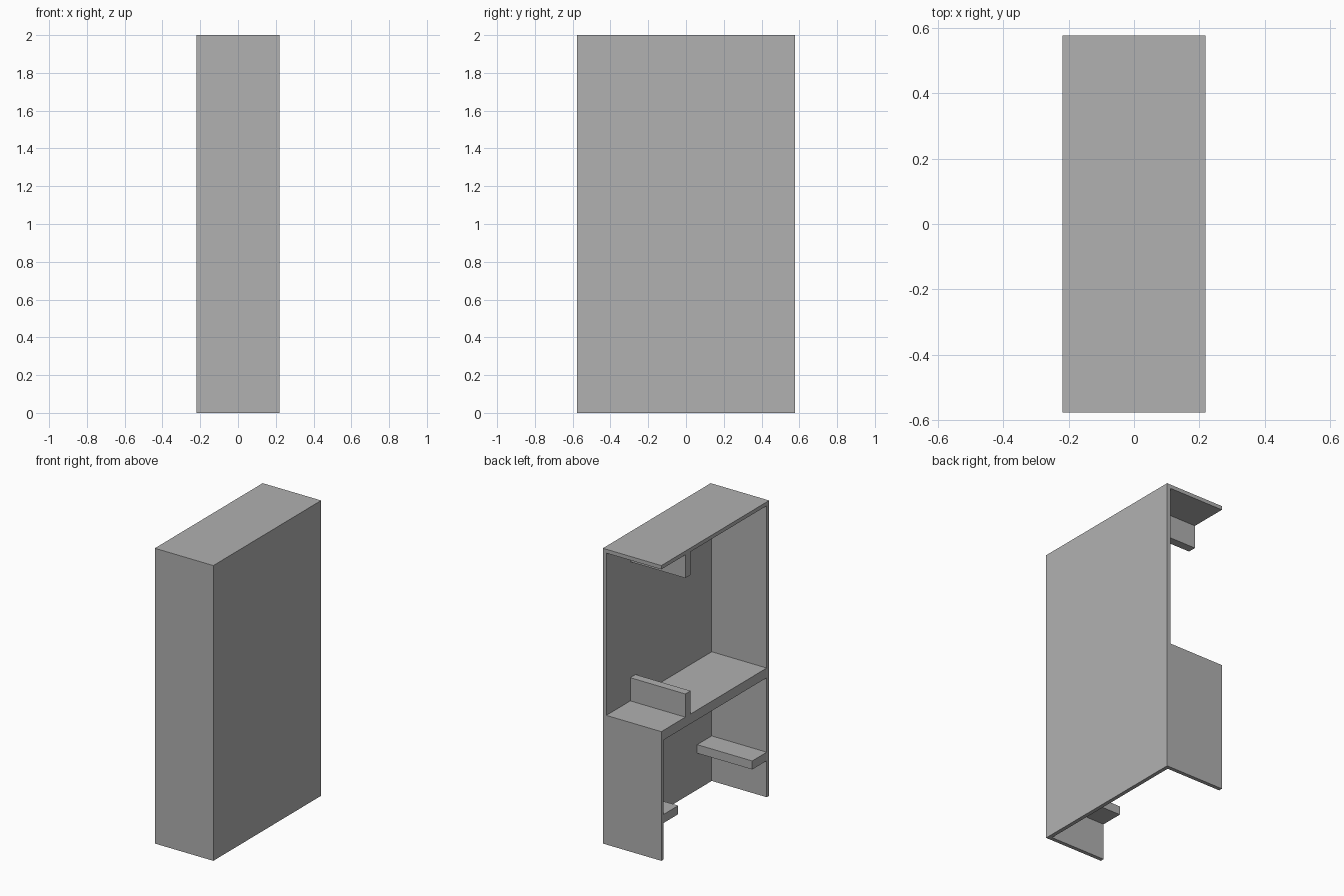
import bpy
import bmesh
from mathutils import Vector

cube = bpy.data.objects.get("Cube")
if cube:
    bpy.data.objects.remove(cube, do_unlink=True)

# Single flat grey for the whole carcass
grey = bpy.data.materials.new("plain grey")
grey.use_nodes = True
colour = (0.44, 0.44, 0.44, 1)
grey.diffuse_color = colour
grey.node_tree.nodes["Principled BSDF"].inputs["Base Color"].default_value = colour


def board(name, x, y, z):
    """Box spanning the given (low, high) extents."""
    low, high = Vector((x[0], y[0], z[0])), Vector((x[1], y[1], z[1]))
    bm = bmesh.new()
    bmesh.ops.create_cube(bm, size=1)
    for v in bm.verts:
        v.co = (low + high) / 2 + v.co * (high - low)
    mesh = bpy.data.meshes.new(name)
    bm.to_mesh(mesh)
    bm.free()
    mesh.materials.append(grey)
    obj = bpy.data.objects.new(name, mesh)
    bpy.context.collection.objects.link(obj)
    return obj


W, D, H = 0.219, 0.577, 2.0     # half width, half depth, height
T = 0.026                       # panel thickness
SHELF = 0.875                   # shelf top
inner_x = (-W, W - T)
under_top = H - T

# Outer shell, open on the -x side, at the bottom and at the upper back
board("top_panel", (-W, W), (-D, D), (under_top, H))
board("side_panel", (W - T, W), (-D, D), (0, under_top))
board("front_panel", inner_x, (-D, -D + T), (0, under_top))
board("lower_back_panel", inner_x, (D - T, D), (0, SHELF))

# Thick middle shelf
board("shelf", inner_x, (-D + T, D - T), (SHELF - 0.066, SHELF))

# Upright cross rails on the shelf and beneath the top
rail_y = (D - 0.313, D - 0.257)
rail_height = 0.157
board("shelf_rail", inner_x, rail_y, (SHELF, SHELF + rail_height))
board("top_rail", inner_x, rail_y, (under_top - rail_height, under_top))

# Flat cross bars against the front and back panels
bar_z = (0.247, 0.305)
bar_depth = 0.155
board("front_bar", inner_x, (-D + T, -D + T + bar_depth), bar_z)
board("back_bar", inner_x, (D - T - bar_depth, D - T), bar_z)
